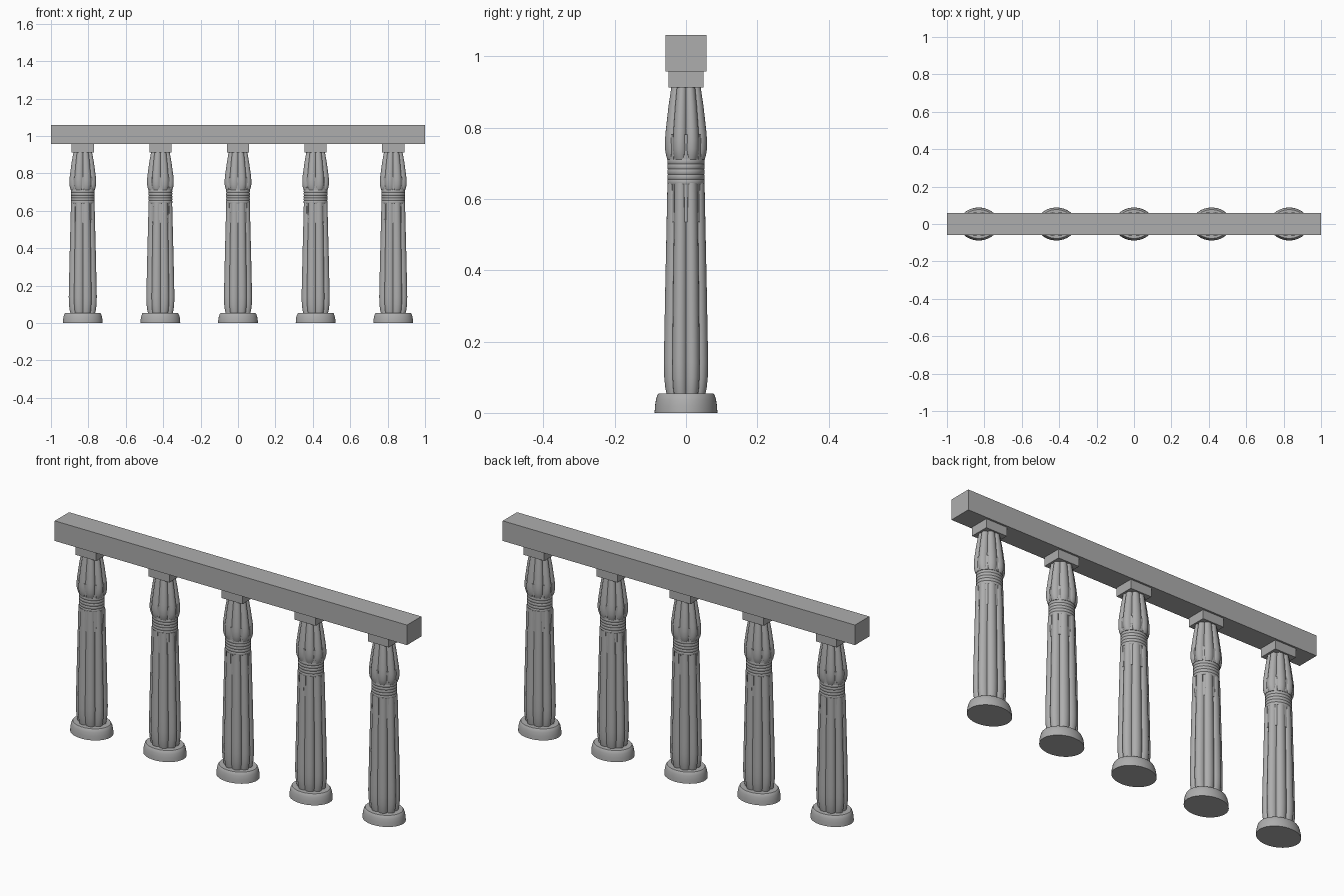
import bpy, bmesh, math
from mathutils import Matrix, Vector

cube = bpy.data.objects.get("Cube")
if cube:
    bpy.data.objects.remove(cube, do_unlink=True)

stone = bpy.data.materials.new("grey_stone")
stone.use_nodes = True
colour = (0.42, 0.42, 0.42, 1)
stone.diffuse_color = colour
stone.node_tree.nodes["Principled BSDF"].inputs["Base Color"].default_value = colour

STRETCH = 1.21   # columns are oval, wider along the beam
LOBES = 8
SECTOR = 2 * math.pi / LOBES


def lobed(extent, angle):
    """Radius of a bundle of round stems at the given angle."""
    d = extent / 1.424
    a = (angle % SECTOR) - SECTOR / 2
    return d * math.cos(a) + math.sqrt((0.5 * d) ** 2 - (d * math.sin(a)) ** 2)


def finish(bm, name, smooth):
    bmesh.ops.recalc_face_normals(bm, faces=bm.faces)
    mesh = bpy.data.meshes.new(name)
    bm.to_mesh(mesh)
    bm.free()
    mesh.materials.append(stone)
    obj = bpy.data.objects.new(name, mesh)
    bpy.context.collection.objects.link(obj)
    if smooth:
        bpy.ops.object.select_all(action="DESELECT")
        obj.select_set(True)
        bpy.context.view_layer.objects.active = obj
        bpy.ops.object.shade_smooth_by_angle(angle=math.radians(35))
    return obj


def lathe(name, profile, radius=lambda r, a: r, steps=64):
    """Capped stack of rings, one per (radius, height) pair."""
    bm = bmesh.new()
    rings = []
    for r, z in profile:
        ring = []
        for i in range(steps):
            a = 2 * math.pi * i / steps
            q = radius(r, a)
            ring.append(bm.verts.new((STRETCH * q * math.cos(a), q * math.sin(a), z)))
        rings.append(ring)
    for low, high in zip(rings, rings[1:]):
        for i in range(steps):
            j = (i + 1) % steps
            bm.faces.new((low[i], low[j], high[j], high[i]))
    bm.faces.new(rings[0])
    bm.faces.new(rings[-1])
    return finish(bm, name, True)


def box(name, size, z_low, z_high):
    bm = bmesh.new()
    bmesh.ops.create_cube(bm, size=1)
    bmesh.ops.scale(bm, vec=(size[0], size[1], z_high - z_low), verts=bm.verts)
    bmesh.ops.translate(bm, vec=(0, 0, (z_low + z_high) / 2), verts=bm.verts)
    return finish(bm, name, False)


def reeds(name, radius, width, z_low, z_high, side_drop, lean):
    """Three slim strips filling each groove between the lobes."""
    bm = bmesh.new()
    for k in range(LOBES):
        for n in (-1, 0, 1):
            top = z_high - abs(n) * side_drop
            made = bmesh.ops.create_cube(bm, size=1)["verts"]
            for v in made:
                up = v.co.z > 0
                v.co = Vector((radius + v.co.x * 0.012 + (lean if up else 0),
                               v.co.y * width, top if up else z_low))
            turn = Matrix.Rotation(k * SECTOR + n * 0.17, 3, "Z")
            bmesh.ops.transform(bm, matrix=turn, verts=made)
    bmesh.ops.scale(bm, vec=(STRETCH, 1, 1), verts=bm.verts)
    return finish(bm, name, False)


# Neck rings: five softly rounded bands
neck_profile = []
for i in range(5):
    z = 0.64 + i * 0.0144
    neck_profile += [(0.051, z), (0.0525, z + 0.003), (0.0525, z + 0.0114)]
neck_profile.append((0.051, 0.712))

# Parts of one column
column = [
    lathe("base", [(0.088, 0), (0.087, 0.02), (0.084, 0.038), (0.080, 0.05), (0.077, 0.054)]),
    lathe("shaft", [(0.054, 0.05), (0.058, 0.07), (0.061, 0.1), (0.062, 0.14), (0.061, 0.2),
                    (0.058, 0.36), (0.055, 0.5), (0.052, 0.645)], lobed, 96),
    reeds("shaft_reeds", 0.0455, 0.0075, 0.535, 0.642, 0, -0.001),
    lathe("neck_bands", neck_profile),
    lathe("capital", [(0.052, 0.71), (0.056, 0.722), (0.059, 0.74), (0.059, 0.765),
                      (0.057, 0.79), (0.049, 0.86), (0.041, 0.914)], lobed, 96),
    reeds("capital_buds", 0.047, 0.0085, 0.711, 0.78, 0.02, 0.003),
    box("abacus", (0.118, 0.097), 0.912, 0.958),
]

# Row of five columns sharing the same meshes
for part in column:
    for i in range(5):
        obj = part if i == 0 else part.copy()
        if i:
            bpy.context.collection.objects.link(obj)
        obj.name = f"{part.data.name}_{i + 1}"
        obj.location.x = (i - 2) * 0.415

# Beam across the top
box("beam", (2, 0.116), 0.957, 1.06)
